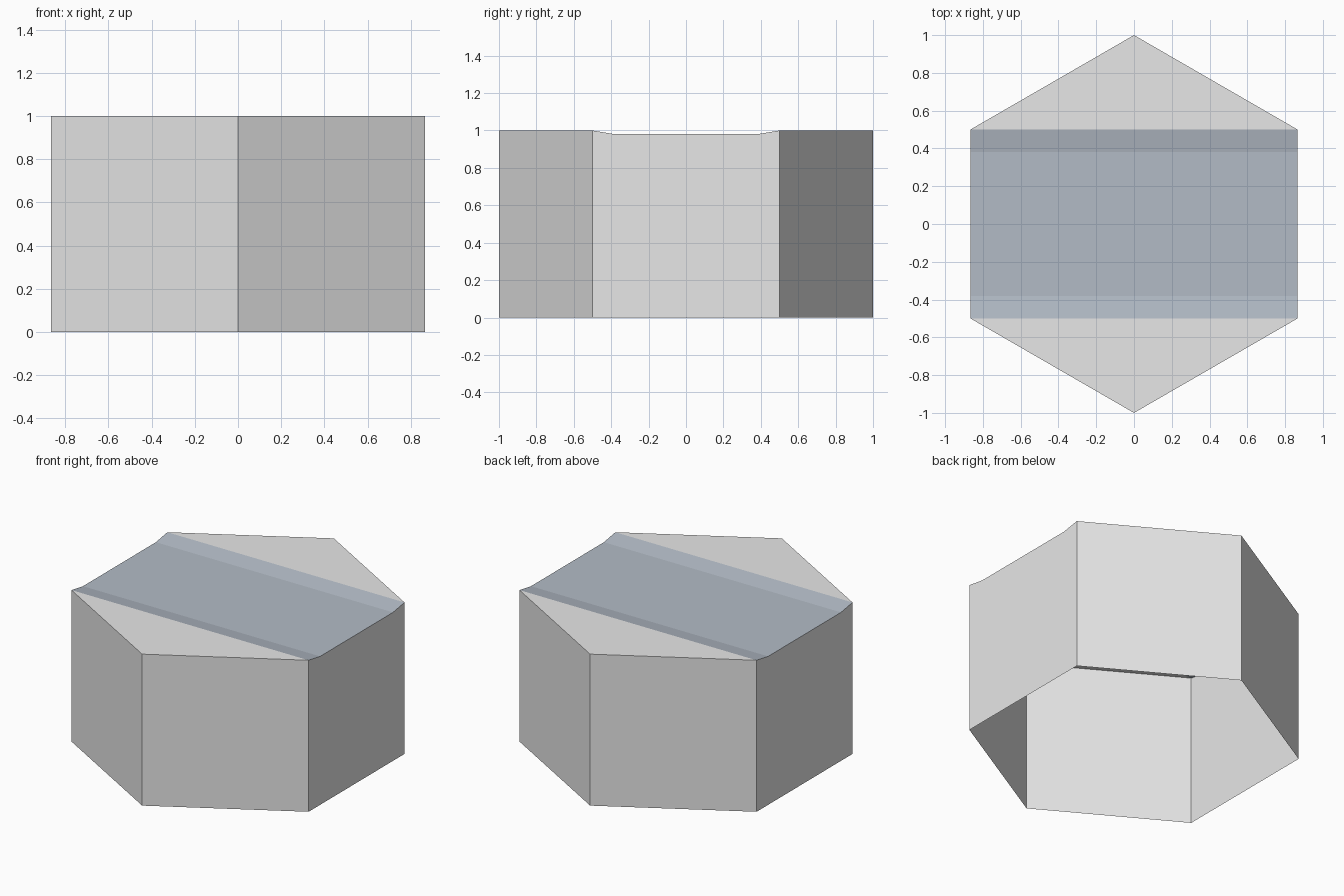
import bpy, bmesh, math

if "Cube" in bpy.data.objects:
    bpy.data.objects.remove(bpy.data.objects["Cube"])

HEIGHT, BED = 1.0, 0.98          # rim height and channel bed height
HALF_X = math.sqrt(3) / 2        # half width across the flat sides
EDGE, BANK = 0.5, 0.38           # channel edge and bed edge in y


def material(name, colour):
    m = bpy.data.materials.new(name)
    m.diffuse_color = (*colour, 1)
    m.use_nodes = True
    m.node_tree.nodes["Principled BSDF"].inputs["Base Color"].default_value = m.diffuse_color
    return m


def build(name, faces, mat):
    """Object from polygons given as point lists, shared corners welded."""
    bm = bmesh.new()
    for pts in faces:
        bm.faces.new([bm.verts.new(p) for p in pts])
    bmesh.ops.remove_doubles(bm, verts=bm.verts, dist=1e-5)
    mesh = bpy.data.meshes.new(name)
    bm.to_mesh(mesh)
    bm.free()
    mesh.materials.append(mat)
    obj = bpy.data.objects.new(name, mesh)
    bpy.context.collection.objects.link(obj)
    return obj


stone = material("light grey", (0.8, 0.8, 0.8))
water = material("blue grey", (0.45, 0.50, 0.565))

# Channel cross-section across the tile (y, z)
profile = [(-EDGE, HEIGHT), (-BANK, BED), (BANK, BED), (EDGE, HEIGHT)]

# Half of the hexagonal body, then repeated turned by 180 degrees; open below
body = []
for s in (1, -1):
    tip, right, left = (0, -s), (s * HALF_X, -s * EDGE), (-s * HALF_X, -s * EDGE)
    # two slanted walls
    for a, b in ((left, tip), (tip, right)):
        body.append([(*a, 0), (*b, 0), (*b, HEIGHT), (*a, HEIGHT)])
    # flat triangular top
    body.append([(*left, HEIGHT), (*tip, HEIGHT), (*right, HEIGHT)])
    # straight wall with the channel notch in its upper edge
    x = s * HALF_X
    body.append([(x, -s * EDGE, 0), (x, s * EDGE, 0)]
                + [(x, s * y, z) for y, z in reversed(profile)])
build("hexagon_body", body, stone)

# Sunken channel: two sloping banks and a flat bed
channel = [[(-HALF_X, y0, z0), (HALF_X, y0, z0), (HALF_X, y1, z1), (-HALF_X, y1, z1)]
           for (y0, z0), (y1, z1) in zip(profile, profile[1:])]
build("channel", channel, water)
